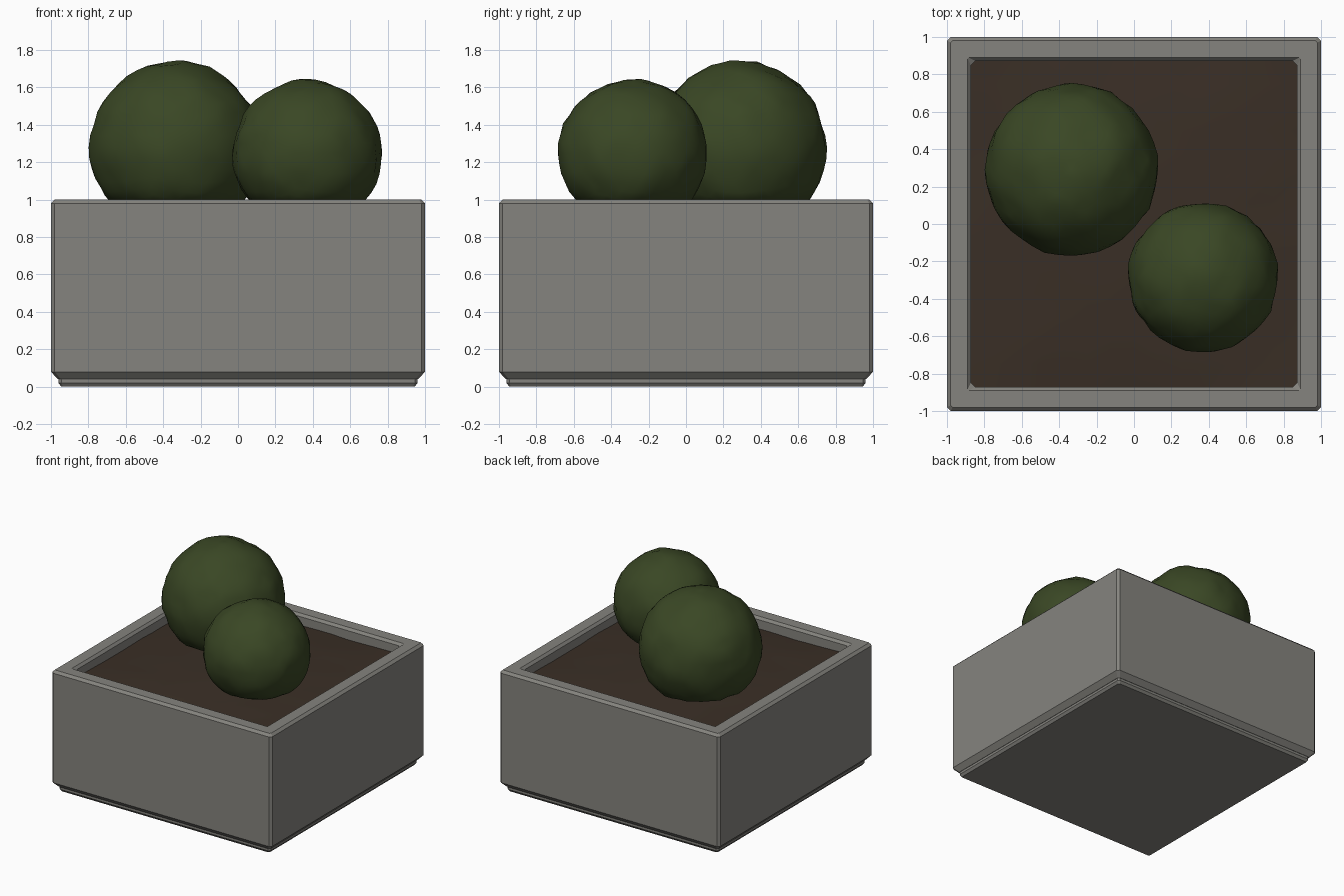
import bpy, bmesh, math
from mathutils import Vector, noise

if "Cube" in bpy.data.objects:
    bpy.data.objects.remove(bpy.data.objects["Cube"])


def material(name, rgb):
    m = bpy.data.materials.new(name)
    m.diffuse_color = (*rgb, 1)
    m.use_nodes = True
    m.node_tree.nodes["Principled BSDF"].inputs["Base Color"].default_value = m.diffuse_color
    return m


concrete = material("concrete grey", (0.235, 0.23, 0.21))
soil_brown = material("soil brown", (0.042, 0.028, 0.019))
leaf_green = material("leaf green", (0.042, 0.063, 0.018))


def make_object(name, bm, mat, smooth=None):
    bmesh.ops.recalc_face_normals(bm, faces=bm.faces)
    me = bpy.data.meshes.new(name)
    bm.to_mesh(me)
    bm.free()
    me.materials.append(mat)
    ob = bpy.data.objects.new(name, me)
    bpy.context.collection.objects.link(ob)
    if smooth:
        bpy.ops.object.select_all(action='DESELECT')
        ob.select_set(True)
        bpy.context.view_layer.objects.active = ob
        bpy.ops.object.shade_smooth_by_angle(angle=math.radians(smooth))
    return ob


def square_loft(name, profile, mat):
    """Loft chamfered squares: profile rows are (half width, corner chamfer, z)."""
    bm = bmesh.new()
    rings = []
    for h, c, z in profile:
        pts = [(h, -h + c), (h, h - c), (h - c, h), (-h + c, h),
               (-h, h - c), (-h, -h + c), (-h + c, -h), (h - c, -h)]
        rings.append([bm.verts.new((x, y, z)) for x, y in pts])
    for a, b in zip(rings, rings[1:]):
        for i in range(8):
            j = (i + 1) % 8
            bm.faces.new((a[i], a[j], b[j], b[i]))
    bm.faces.new(rings[0])
    bm.faces.new(rings[-1])
    return make_object(name, bm, mat)


# Concrete box with bevelled rim and a recessed interior
square_loft("planter_box", [
    (0.963, 0.015, 0.04), (1.0, 0.02, 0.08), (1.0, 0.02, 0.98),
    (0.98, 0.01, 1.0), (0.89, 0.005, 1.0), (0.872, 0.025, 0.98),
    (0.872, 0.025, 0.85)], concrete)

# Slightly inset foot
square_loft("planter_foot", [
    (0.945, 0.01, 0.0), (0.96, 0.015, 0.02), (0.96, 0.015, 0.05)], concrete)

# Gently uneven soil
bm = bmesh.new()
bmesh.ops.create_grid(bm, x_segments=14, y_segments=14, size=0.872)
for v in bm.verts:
    mound = (1 - (v.co.x / 0.872) ** 2) * (1 - (v.co.y / 0.872) ** 2)
    v.co.z = 0.91 + 0.04 * mound + 0.01 * noise.noise(v.co * 4)
make_object("soil", bm, soil_brown, 60)


# Clipped round bushes, flattened where they rest on the soil
def bush(name, x, y, z, r, top, seed):
    bm = bmesh.new()
    bmesh.ops.create_icosphere(bm, subdivisions=4, radius=1)
    for v in bm.verts:
        d = v.co.normalized()
        bump = noise.noise(d * 2.2 + Vector((seed, 0, 0))) * 0.03
        bump += noise.noise(d * 6 + Vector((0, seed, 0))) * 0.025
        p = d * r * (1 + bump)
        if p.z > 0:
            p.z *= (top - z) / r
        v.co = (x + p.x, y + p.y, max(z + p.z, 0.975 + 0.05 * (p.z + r)))
    make_object(name, bm, leaf_green, 60)


bush("large_bush", -0.335, 0.29, 1.28, 0.46, 1.74, 3.1)
bush("small_bush", 0.37, -0.285, 1.25, 0.40, 1.64, 8.7)
